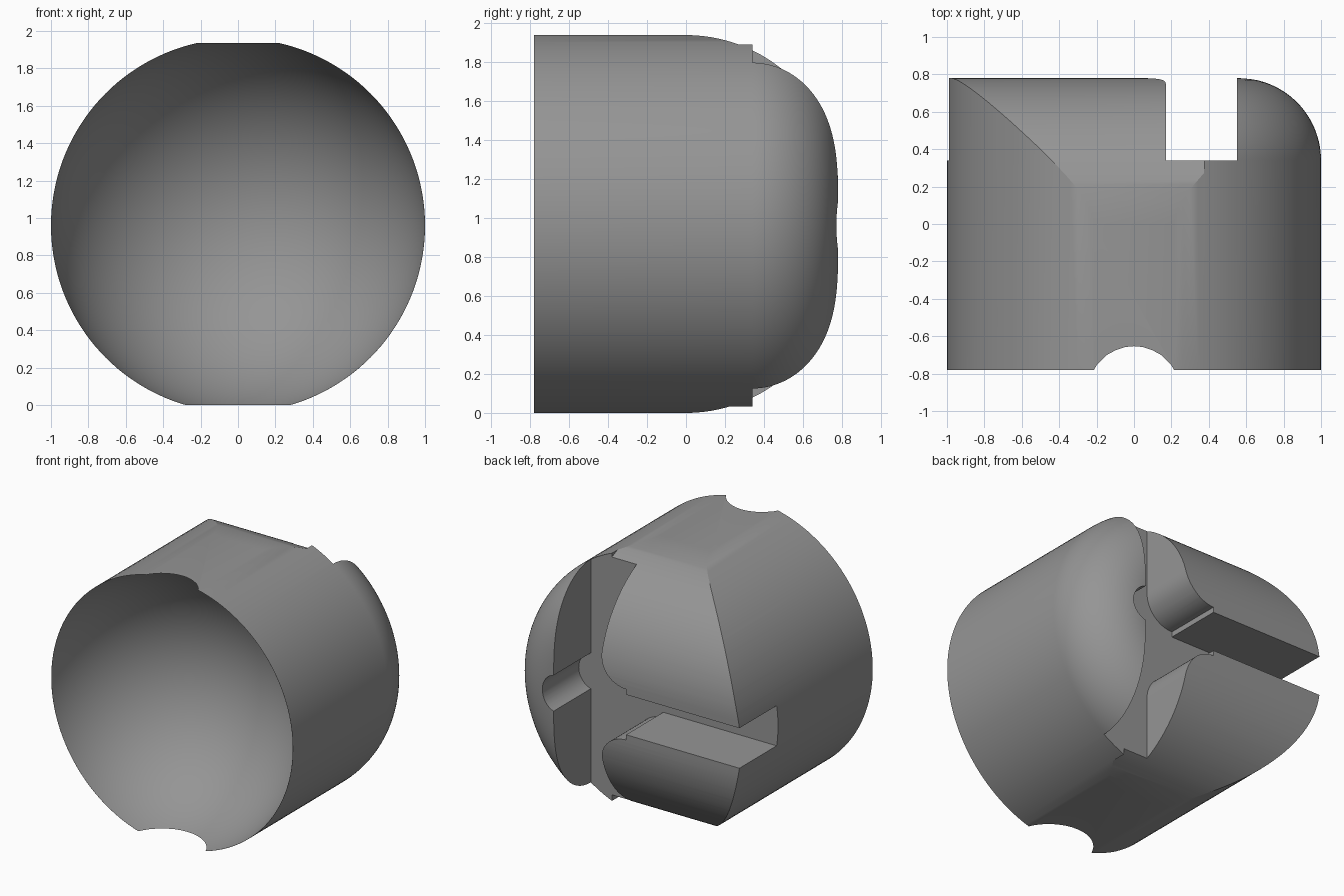
import bpy, bmesh, math
from mathutils import Matrix

if "Cube" in bpy.data.objects:
    bpy.data.objects.remove(bpy.data.objects["Cube"])

CZ = 0.96            # height of the cylinder axis
BACK, FLOOR = 0.78, 0.34


def finish(name, bm):
    bmesh.ops.recalc_face_normals(bm, faces=bm.faces)
    me = bpy.data.meshes.new(name)
    bm.to_mesh(me)
    bm.free()
    ob = bpy.data.objects.new(name, me)
    bpy.context.collection.objects.link(ob)
    return ob


def prism(name, pts, vec):
    """Closed profile of 3D points extruded along vec."""
    bm = bmesh.new()
    f = bm.faces.new([bm.verts.new(p) for p in pts])
    r = bmesh.ops.extrude_face_region(bm, geom=[f])
    bmesh.ops.translate(bm, vec=vec, verts=[v for v in r['geom'] if isinstance(v, bmesh.types.BMVert)])
    return finish(name, bm)


def arc(cx, cy, r, a0, a1, n):
    return [(cx + r * math.cos(math.radians(a0 + (a1 - a0) * i / n)),
             cy + r * math.sin(math.radians(a0 + (a1 - a0) * i / n))) for i in range(n + 1)]


def box(name, x0, x1, y0, y1, z0, z1):
    return prism(name, [(x0, y0, z0), (x1, y0, z0), (x1, y1, z0), (x0, y1, z0)], (0, 0, z1 - z0))


# Main cylinder along y
circle = arc(0, CZ, 1, 0, 360, 144)[:-1]
body = prism("slotted_body", [(x, -BACK, z) for x, z in circle], (0, 2 * BACK, 0))
cutters = []

# Flats on the top and bottom
cutters.append(box("top_flat", -1.2, 1.2, -1, 1, 1.936, 2.3))
cutters.append(box("bottom_flat", -1.2, 1.2, -1, 1, -0.4, 0))

# Spherical hollow in the front
bm = bmesh.new()
bmesh.ops.create_uvsphere(bm, u_segments=128, v_segments=64, radius=1.007)
bmesh.ops.transform(bm, verts=bm.verts,
                    matrix=Matrix.Translation((0, -0.901, CZ)) @ Matrix.Rotation(math.pi / 2, 4, 'X'))
cutters.append(finish("front_hollow", bm))

# Large roundings of the left jaw, above and below
up = arc(0, 1.156, 0.78, 90, 0, 40) + [(0.9, 1.156), (0.9, 2.3), (0, 2.3)]
low = arc(0, 0.78, 0.78, -90, 0, 40) + [(0.9, 0.78), (0.9, -0.4), (0, -0.4)]
for name, prof in (("upper_rounding", up), ("lower_rounding", low)):
    cutters.append(prism(name, [(-1.2, y, z) for y, z in prof], (1.575, 0, 0)))

# Rounded rim of the right jaw: ring section swept 140 degrees around the axis
bm = bmesh.new()
sect = arc(0.56, FLOOR, 0.44, 0, 90, 28) + [(0.56, 0.95), (1.2, 0.95), (1.2, FLOOR)]
rings = []
for i in range(57):
    a = math.radians(-70 + 140 * i / 56)
    rings.append([bm.verts.new((r * math.cos(a), y, CZ + r * math.sin(a))) for r, y in sect])
n = len(sect)
for A, B in zip(rings, rings[1:]):
    for j in range(n):
        bm.faces.new((A[j], A[(j + 1) % n], B[(j + 1) % n], B[j]))
bm.faces.new(rings[0])
bm.faces.new(rings[-1])
cutters.append(finish("rim_rounding", bm))

# T-shaped slot with rounded corners and a round pocket in the right jaw
half = [(-1.2, 0.15), (-0.05, 0.15), (-0.05, 0.19)]
half += arc(-0.05, 0.41, 0.22, -90, 0, 16)[1:]
half += [(0.17, 1.3), (0.55, 1.3)]
half += arc(0.51, 0, 0.14, 73.4, 0, 12)
outline = half + [(x, -z) for x, z in reversed(half[:-1])]
cutters.append(prism("t_slot", [(x, FLOOR, CZ + z) for x, z in outline], (0, 0.7, 0)))

# Cut everything, then drop the cutters
bpy.context.view_layer.objects.active = body
for c in cutters:
    m = body.modifiers.new(c.name, 'BOOLEAN')
    m.operation, m.solver, m.object = 'DIFFERENCE', 'EXACT', c
    bpy.ops.object.modifier_apply(modifier=m.name)
    bpy.data.objects.remove(c)

# Single grey finish
mat = bpy.data.materials.new("grey")
mat.diffuse_color = (0.3, 0.3, 0.3, 1)
mat.use_nodes = True
mat.node_tree.nodes["Principled BSDF"].inputs["Base Color"].default_value = mat.diffuse_color
body.data.materials.clear()
body.data.materials.append(mat)
for p in body.data.polygons:
    p.material_index = 0
body.select_set(True)
bpy.ops.object.shade_smooth_by_angle(angle=math.radians(25))
